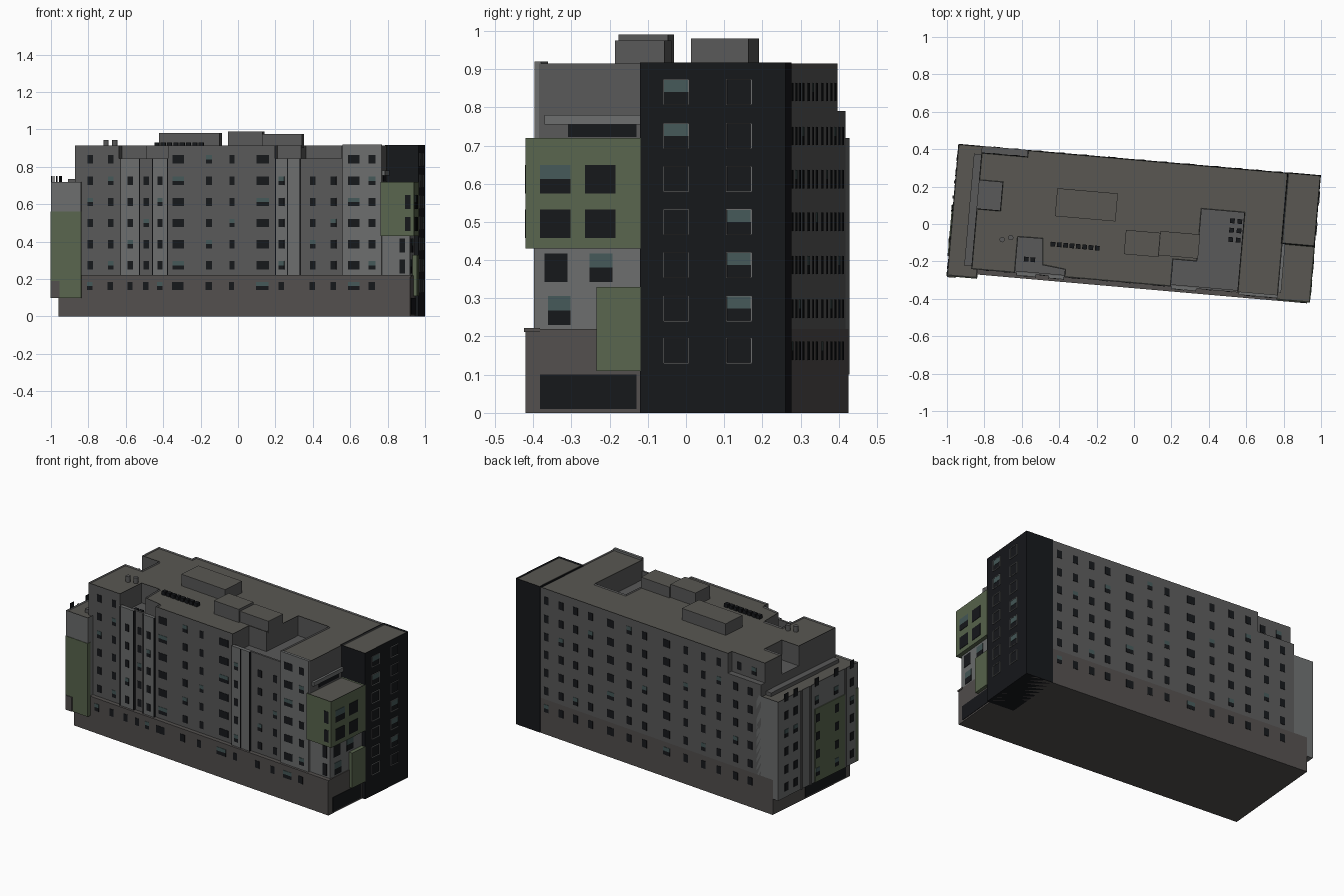
import bpy, bmesh, math
from mathutils import Matrix, Vector

if "Cube" in bpy.data.objects:
    bpy.data.objects.remove(bpy.data.objects["Cube"])

ROT = Matrix.Rotation(math.radians(-5), 4, 'Z')  # the whole block is turned slightly


def mat(name, r, g, b):
    m = bpy.data.materials.new(name)
    m.diffuse_color = (r, g, b, 1)
    m.use_nodes = True
    m.node_tree.nodes["Principled BSDF"].inputs["Base Color"].default_value = m.diffuse_color
    return m


DARK = mat("charcoal", .008, .009, .011)
GLASS = mat("glass", .06, .1, .1)
GREEN = mat("green_cladding", .1, .13, .075)
BROWN = mat("base_stone", .085, .078, .075)
WALL = mat("grey_wall", .1, .1, .1)
LIGHT = mat("light_wall", .15, .155, .155)
ROOF = mat("roof", .1, .097, .085)


def finish(name, bm, m):
    bm.transform(ROT)
    me = bpy.data.meshes.new(name)
    bmesh.ops.recalc_face_normals(bm, faces=bm.faces)
    bm.to_mesh(me)
    bm.free()
    me.materials.append(m)
    ob = bpy.data.objects.new(name, me)
    bpy.context.collection.objects.link(ob)
    return ob


def boxes(name, m, items):
    """One object from several (x0, x1, y0, y1, z0, z1) boxes."""
    bm = bmesh.new()
    for x0, x1, y0, y1, z0, z1 in items:
        c = Vector(((x0 + x1) / 2, (y0 + y1) / 2, (z0 + z1) / 2))
        bmesh.ops.create_cube(bm, size=1, matrix=Matrix.Translation(c)
                              @ Matrix.Diagonal((x1 - x0, y1 - y0, z1 - z0, 1)))
    return finish(name, bm, m)


def storey(name, m, pts, z0, z1, rim=.006, drop=.008):
    """Extruded outline with a thin parapet around a lowered roof."""
    bm = bmesh.new()
    f = bm.faces.new([bm.verts.new((x, y, z0)) for x, y in pts])
    f.normal_update()
    ext = bmesh.ops.extrude_face_region(bm, geom=[f])["geom"]
    bmesh.ops.translate(bm, vec=(0, 0, z1 - z0),
                        verts=[e for e in ext if isinstance(e, bmesh.types.BMVert)])
    bmesh.ops.recalc_face_normals(bm, faces=bm.faces)
    top = max(bm.faces, key=lambda q: q.calc_center_median().z)
    bmesh.ops.inset_region(bm, faces=[top], thickness=rim)
    bmesh.ops.translate(bm, vec=(0, 0, -drop), verts=list(top.verts))
    top.material_index = 1
    finish(name, bm, m).data.materials.append(ROOF)


def rect(x0, x1, y0, y1):
    return [(x0, y0), (x1, y0), (x1, y1), (x0, y1)]


ROWS = [.163, .273, .387, .5, .612, .725, .84]
X0, X1, F, B = -.846, .8, -.316, .345
LX, RX = -.973, .973

# Base and main body
boxes("base", BROWN, [(-.934, .954, -.338, B, 0, .22)])
boxes("base_ledge", BROWN, [(-.815, .958, -.342, -.3, .212, .222)])
boxes("main_body", WALL, [(X0, X1, F, B, .2, .79)])
storey("top_storey", WALL, [
    (X0, F), (-.611, F), (-.611, -.124), (-.481, -.122), (-.469, -.262), (-.347, -.276), (-.347, F),
    (.226, F), (.226, -.171), (.354, -.171), (.354, .111), (.582, .111), (.582, F),
    (X1, F), (X1, B), (-.6, B), (-.6, .31), (X0, .31),
    (X0, .16), (-.72, .16), (-.72, .01), (X0, .01)], .785, .915)

# Light bays on the front, with terrace parapets
bays = [(-.6, -.5, .845), (-.43, -.35, .845), (.23, .36, .845), (.59, X1, .92)]
boxes("front_bays", LIGHT, [(a, b, F - .012, F + .005, .22, t) for a, b, t in bays])
boxes("terrace_parapets", WALL, [(-.611, -.347, F, F + .012, .78, .845),
                                 (.226, .582, F, F + .012, .78, .845)])
boxes("bay_edges", DARK, [(x - .002, x + .002, F - .014, F, .22, .845)
                          for x in (-.6, -.5, -.43, -.35, .23, .295, .36)])

# Dark corner tower
storey("corner_tower", DARK, rect(.793, RX, -.036, .347), 0, .917)

# Right front corner: grey wall, green volumes, garage opening
boxes("right_lower_wall", LIGHT, [(.79, .95, F, -.03, .22, .44)])
storey("green_corner_box", GREEN, rect(.793, .974, -.337, -.034), .43, .72)
boxes("green_small_box", GREEN, [(.93, .974, -.15, -.034, .11, .33)])
boxes("right_canopy", LIGHT, [(.795, .815, -.3, -.036, .755, .78)])
boxes("garage_opening", DARK, [(.95, .957, -.3, -.046, .01, .1)])

# Left end block, overhanging its base
storey("left_block", LIGHT, rect(LX, -.812, -.362, B), .1, .72)
boxes("left_green_panels", GREEN, [(LX - .002, -.81, -.365, -.34, .1, .56),
                                   (LX - .005, LX + .01, -.24, .02, .1, .56)])
boxes("left_sign_frame", BROWN, [(-.972, -.925, -.37, -.36, .1, .19)])
boxes("left_wall_fins", WALL, [(LX - .006, LX, y - .008, y + .008, .1, .72)
                               for y in (.14, .06, -.25)])
boxes("left_base_opening", DARK, [(-.938, -.93, -.3, .06, .01, .1)])
boxes("left_roof_kerb", WALL, [(-.885, -.845, -.3, .3, .71, .735)])

# Rooftop plant rooms and equipment
storey("plant_room_back", WALL, rect(-.425, -.1, .005, .155), .9, .98, .003, .001)
storey("plant_room_tall", WALL, rect(-.04, .145, -.165, -.035), .9, .99, .003, .001)
storey("plant_room_low", WALL, rect(.145, .357, -.155, -.025), .9, .975, .003, .001)
boxes("roof_units", DARK, [(-.435 + i * .034, -.41 + i * .034, -.158, -.133, .905, .93)
                           for i in range(8)])
boxes("terrace_units", DARK, [(x, x + .025, y, y + .025, .785, .812)
                              for x in (.51, .55) for y in (-.05, .0, .05)]
      + [(-.57, -.545, -.25, -.225, .785, .81), (-.535, -.51, -.25, -.225, .785, .81)])
bm = bmesh.new()
for x, y in ((-.695, -.145), (-.65, -.13)):
    bmesh.ops.create_cone(bm, cap_ends=True, segments=16, radius1=.014, radius2=.014,
                          depth=.045, matrix=Matrix.Translation((x, y, .92)))
finish("roof_vents", bm, WALL)

# Windows: dark and glazed panes collected by side
dark, glass = [], []


def pane(axis, side, s, p, z, w, h, lit):
    """Pane on a wall plane p; axis 0 = wall along x, 1 = wall along y."""
    lo, hi = (p - .002, p + .002)
    span = (s - w / 2, s + w / 2)
    xy = span + (lo, hi) if axis == 0 else (lo, hi) + span
    if lit:
        glass.append(xy + (z, z + h / 2))
        dark.append(xy + (z - h / 2, z))
    else:
        dark.append(xy + (z - h / 2, z + h / 2))


front = [(-.765, .03), (-.655, .03), (-.55, .028), (-.465, .028), (-.39, .028), (-.293, .062),
         (-.128, .034), (-.005, .028), (.16, .066), (.262, .03), (.428, .03), (.54, .03),
         (.65, .062), (.748, .036)]
for i, (x, w) in enumerate(front):
    on_bay = any(a < x < b for a, b, t in bays)
    for j, z in enumerate(ROWS):
        if j == 6 and (-.611 < x < -.347 or .226 < x < .582):
            continue
        plane = -.338 if j == 0 else F - .012 if on_bay else F
        pane(0, -1, x, plane, z, w, .045, (i * 3 + j * 5) % 4 == 0)

back = [.748, .639, .53, .42, .27, .134, .018, -.145, -.288, -.418, -.534, -.657, -.766]
for i, x in enumerate(back):
    for j, z in enumerate(ROWS):
        plane = .31 if j == 6 and x < -.6 else B
        pane(0, 1, x, plane, z, .05 if i in (4, 7) else .034, .048, (i * 2 + j * 3) % 7 == 0)

for y in (.27, .19, .0, -.17, -.31):
    for j, z in enumerate(ROWS[:6]):
        plane = LX - .005 if -.24 < y < .02 and z < .56 else LX
        pane(1, -1, y, plane, z, .035, .05, (j + int(y * 50)) % 4 == 0)

for y in (-.258, -.14):  # right corner windows
    for z in (.612, .495):
        pane(1, 1, y, .974, z, .08, .075, y < -.2 and z > .6)
    pane(1, 1, y, .95, .38, .06, .075, y > -.2)
pane(1, 1, -.25, .95, .268, .06, .075, True)
pane(1, 1, -.15, .8, .74, .18, .036, False)
for z, p in ((.612, -.337), (.495, -.337), (.38, F), (.268, F)):
    pane(0, -1, .94 if z > .43 else .91, p, z, .03, .075, False)
boxes("dark_windows", DARK, dark)
boxes("glazed_windows", GLASS, glass)

# Tower window frames and glazing
frames, tglass = [], []
for k, y in enumerate((.059, .224)):
    for j, z in enumerate(ROWS):
        r, t = .033, .003
        for s in (-1, 1):
            frames.append((RX, RX + .004, y + s * r - t / 2, y + s * r + t / 2, z - r, z + r))
            frames.append((RX, RX + .004, y - r, y + r, z + s * r - t / 2, z + s * r + t / 2))
        if (k == 0 and j > 4) or (k == 1 and 0 < j < 4):
            tglass.append((RX, RX + .002, y - r, y + r, z, z + r))
boxes("tower_window_frames", LIGHT, frames)
boxes("tower_glazing", GLASS, tglass)
